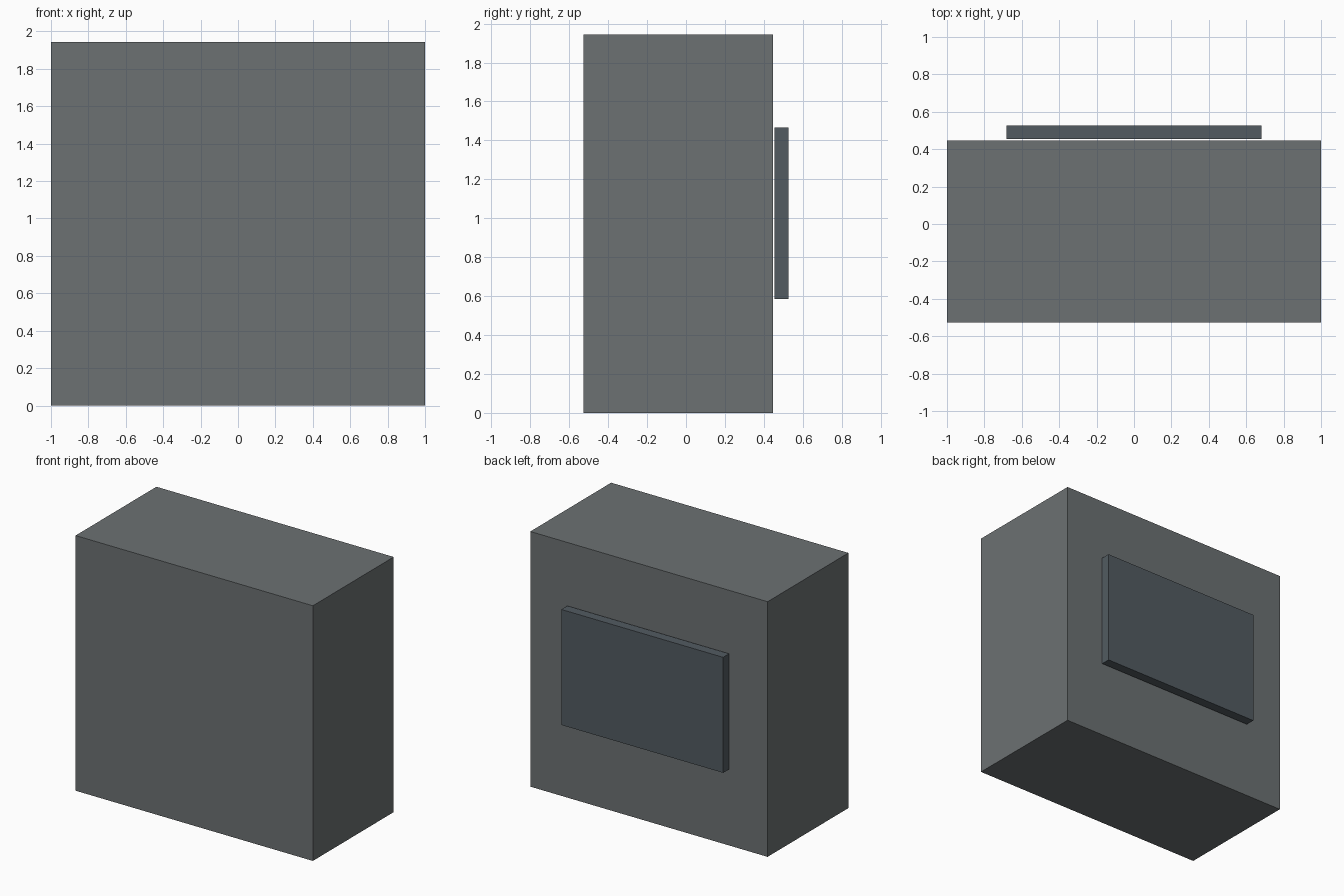
import bpy

if "Cube" in bpy.data.objects:
    bpy.data.objects.remove(bpy.data.objects["Cube"])


def make_material(name, rgb):
    mat = bpy.data.materials.new(name)
    mat.diffuse_color = (*rgb, 1.0)
    mat.use_nodes = True
    mat.node_tree.nodes["Principled BSDF"].inputs["Base Color"].default_value = mat.diffuse_color
    return mat


def box(name, lo, hi, mat):
    """Axis-aligned block between two corners."""
    bpy.ops.mesh.primitive_cube_add(size=1)
    ob = bpy.context.object
    ob.name = name
    ob.location = [(a + b) / 2 for a, b in zip(lo, hi)]
    ob.scale = [b - a for a, b in zip(lo, hi)]
    bpy.ops.object.transform_apply(location=False, rotation=False, scale=True)
    ob.data.materials.append(mat)
    return ob


body_grey = make_material("body_grey", (0.15, 0.165, 0.17))
panel_grey = make_material("panel_grey", (0.085, 0.105, 0.12))

# Main cabinet block
box("cabinet_body", (-1.0, -0.527, 0.0), (1.0, 0.446, 1.944), body_grey)

# Thin panel standing just clear of the back face
box("back_panel", (-0.682, 0.455, 0.586), (0.682, 0.527, 1.466), panel_grey)
